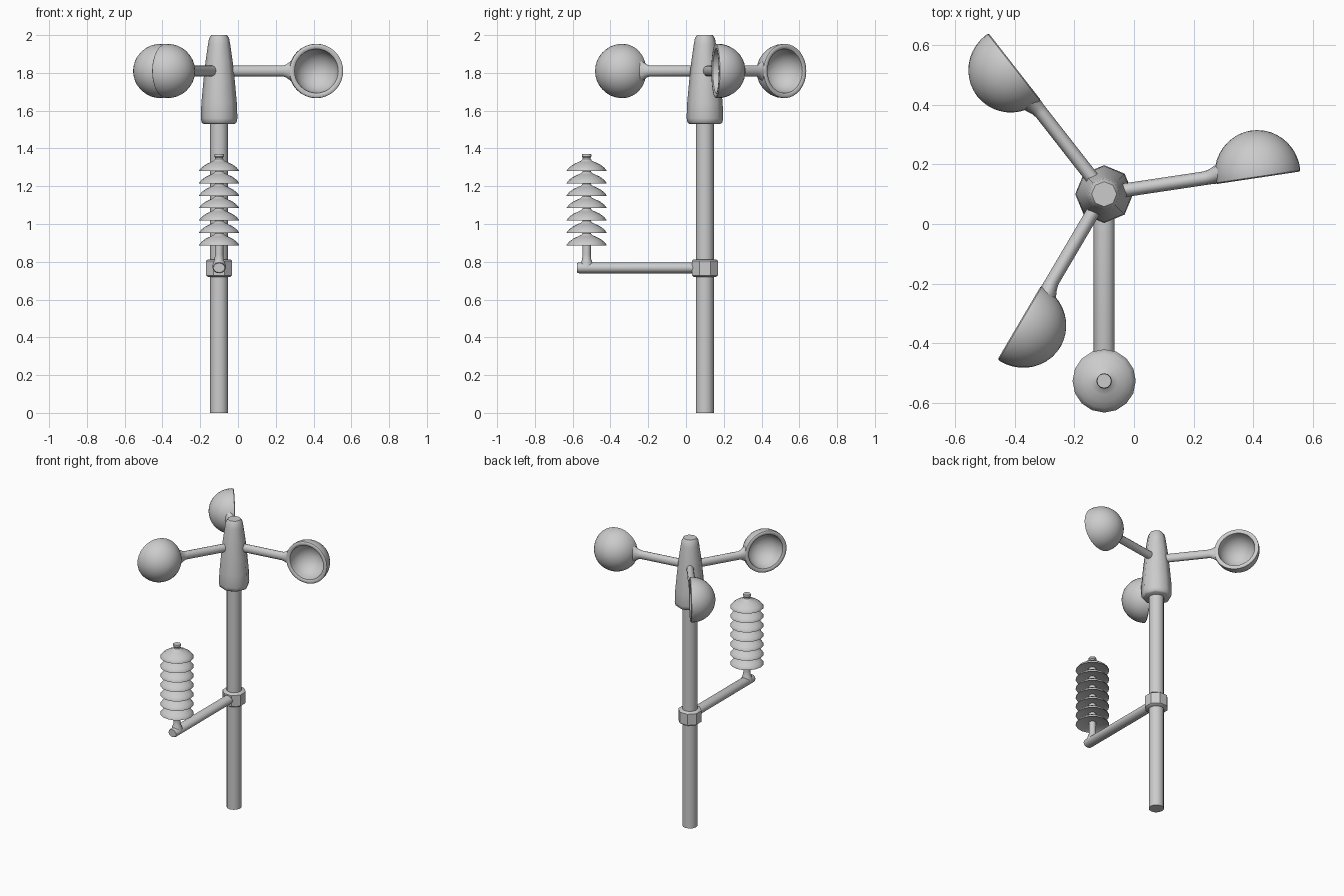
import bpy, bmesh
from math import sin, cos, pi, radians
from mathutils import Matrix, Vector

if "Cube" in bpy.data.objects:
    bpy.data.objects.remove(bpy.data.objects["Cube"])

PX, PY = -0.1, 0.1      # mast axis
SX, SY = -0.1, -0.526   # louvred shield axis


def loft(name, rings, sides, matrix, turn=0.0, closed=False, angle=40):
    """Skin elliptical rings (x offset, z height, x radius, y radius) along local z."""
    bm = bmesh.new()
    loops = []
    for ox, z, rx, ry in rings:
        loops.append([bm.verts.new((ox + rx * cos(turn + 2 * pi * i / sides),
                                    ry * sin(turn + 2 * pi * i / sides), z))
                      for i in range(sides)])
    pairs = list(zip(loops, loops[1:]))
    if closed:
        pairs.append((loops[-1], loops[0]))
    for a, b in pairs:
        for i in range(sides):
            j = (i + 1) % sides
            bm.faces.new((a[i], a[j], b[j], b[i]))
    if not closed:
        bm.faces.new(loops[0][::-1])
        bm.faces.new(loops[-1])
    bmesh.ops.recalc_face_normals(bm, faces=bm.faces)
    mesh = bpy.data.meshes.new(name)
    bm.to_mesh(mesh)
    bm.free()
    obj = bpy.data.objects.new(name, mesh)
    bpy.context.collection.objects.link(obj)
    obj.matrix_world = matrix
    bpy.ops.object.select_all(action='DESELECT')
    obj.select_set(True)
    bpy.context.view_layer.objects.active = obj
    bpy.ops.object.shade_smooth_by_angle(angle=radians(angle))
    return obj


def lathe(name, profile, sides, matrix, **kw):
    return loft(name, [(0, z, r, r) for r, z in profile], sides, matrix, **kw)


def frame(origin, x, y, z):
    m = Matrix((x, y, z)).transposed().to_4x4()
    m.translation = origin
    return m


mast = Matrix.Translation((PX, PY, 0))

# Mast and rotor head
lathe("mast", [(0.048, 0), (0.048, 1.56)], 12, mast)
lathe("rotor_head", [(0.082, 1.53), (0.092, 1.537), (0.097, 1.56), (0.094, 1.64),
                     (0.084, 1.75), (0.072, 1.86), (0.059, 1.95), (0.053, 1.983),
                     (0.042, 2.0)], 8, mast, angle=50)

# Three cups, each on an arm; u runs outward, v is the dome side
up = Vector((0, 0, 1))
hub = Vector((PX, PY + 0.003, 1.81))
for n, deg in enumerate((8.5, 128, 239.5), 1):
    a = radians(deg)
    u = Vector((cos(a), sin(a), 0))
    v = Vector((-sin(a), cos(a), 0))
    loft(f"cup_arm_{n}", [(0, 0.02, 0.023, 0.028), (0, 0.34, 0.023, 0.028),
                          (0.002, 0.358, 0.025, 0.034), (0.006, 0.378, 0.030, 0.047),
                          (0.010, 0.398, 0.033, 0.062)], 12, frame(hub, v, up, u))
    outer = [(0.144 * cos(t), 0.012 + 0.148 * sin(t))
             for t in (pi / 2 * k / 10 for k in range(10))] + [(0.003, 0.16)]
    inner = [(0.116 * cos(t), 0.012 + 0.118 * sin(t))
             for t in (pi / 2 * k / 8 for k in range(8))] + [(0.003, 0.13)]
    rim = [(0.117, 0.005), (0.126, 0), (0.138, 0), (0.143, 0.004)]
    lathe(f"cup_{n}", inner[::-1] + rim + outer, 32,
          frame(hub + u * 0.518 - v * 0.025, u, v.cross(u), v))

# Clamp and side bracket
lathe("mast_clamp", [(0.064, 0.72), (0.075, 0.728), (0.075, 0.805), (0.064, 0.813)],
      8, mast, turn=pi / 8)
loft("bracket_arm", [(0, 0.02, 0.035, 0.029), (0, 0.666, 0.035, 0.029),
                     (0, 0.677, 0.030, 0.025)], 12,
     frame((PX, PY, 0.768), Vector((1, 0, 0)), up, Vector((0, -1, 0))))

# Louvred shield: stem, seven domed plates, top knob
shield = Matrix.Translation((SX, SY, 0))
lathe("shield_stem", [(0.036, 0.77), (0.032, 0.795), (0.024, 0.812), (0.022, 0.84),
                      (0.022, 1.34), (0.021, 1.352), (0.026, 1.358), (0.024, 1.37)],
      12, shield)
for k in range(7):
    z = 0.887 + 0.0655 * k
    lathe(f"shield_plate_{k + 1}", [(0.02, z + 0.014), (0.09, z + 0.008), (0.106, z),
                                    (0.106, z + 0.003), (0.092, z + 0.020),
                                    (0.070, z + 0.036), (0.046, z + 0.047),
                                    (0.030, z + 0.054), (0.021, z + 0.064)],
          16, shield)
